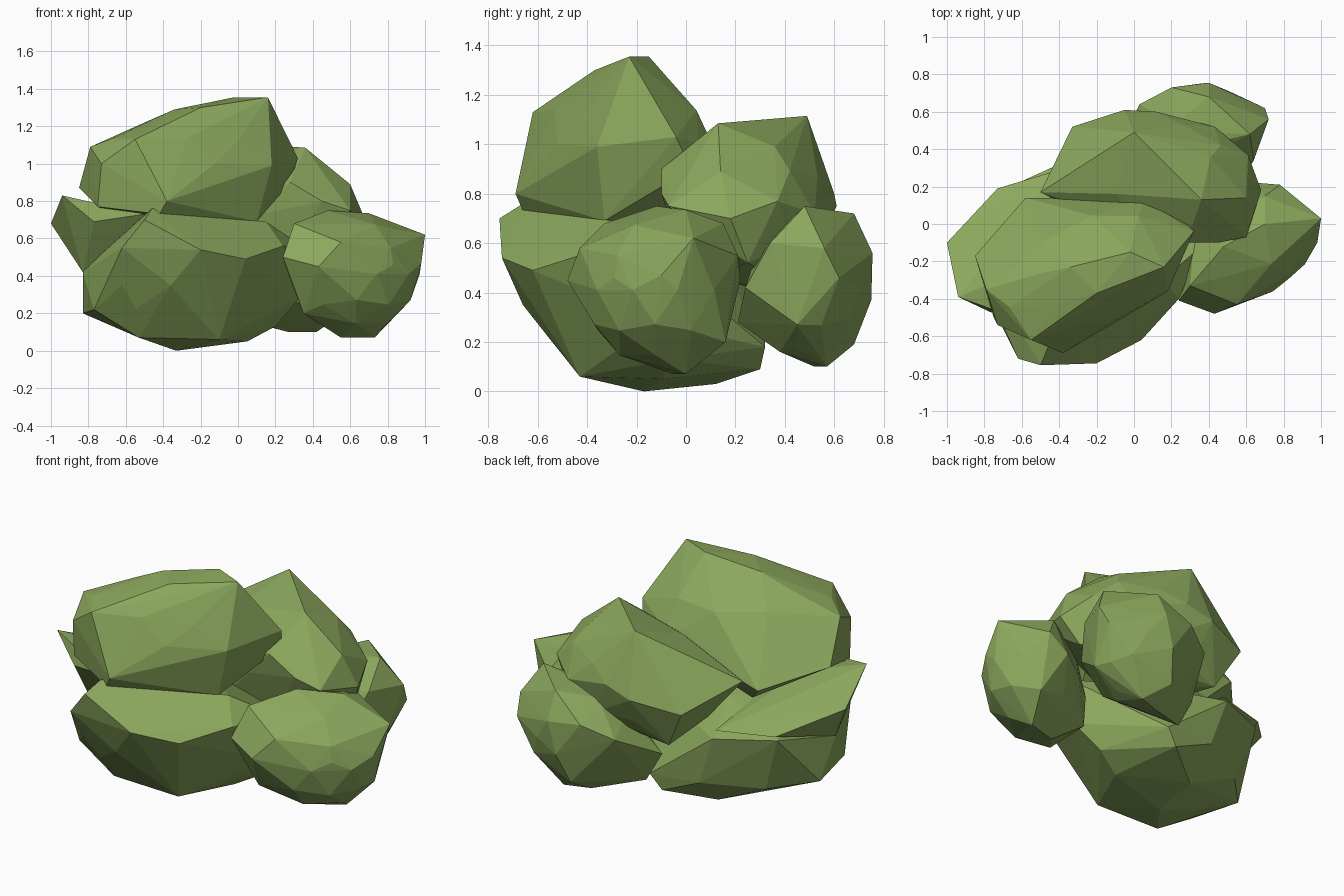
import bpy, bmesh
from math import radians
from mathutils import Matrix, Vector

leaf = bpy.data.materials.new("leaf_green")
leaf.diffuse_color = (0.26, 0.39, 0.11, 1)


def clump(name, centre, radii, yaw, corners):
    """Faceted leaf clump: a low-poly ellipsoid stretched out to a few corners."""
    core = bmesh.new()
    m = (Matrix.Translation(centre) @ Matrix.Rotation(radians(yaw), 4, 'Z')
         @ Matrix.Diagonal((*radii, 1)))
    bmesh.ops.create_icosphere(core, subdivisions=2, radius=1, matrix=m)
    points = [v.co.copy() for v in core.verts] + [Vector(c) for c in corners]
    core.free()

    bm = bmesh.new()
    for p in points:
        bm.verts.new(p)
    bmesh.ops.convex_hull(bm, input=bm.verts[:])
    loose = [v for v in bm.verts if not v.link_faces]
    bmesh.ops.delete(bm, geom=loose, context='VERTS')
    bmesh.ops.recalc_face_normals(bm, faces=bm.faces[:])
    mesh = bpy.data.meshes.new(name)
    bm.to_mesh(mesh)
    bm.free()
    mesh.materials.append(leaf)
    ob = bpy.data.objects.new(name, mesh)
    bpy.context.collection.objects.link(ob)


# wide clump resting on the ground
clump("base_clump", (-0.30, -0.20, 0.38), (0.53, 0.41, 0.30), 25, [
    (-0.50, -0.755, 0.70), (-0.46, -0.66, 0.76), (-0.62, -0.72, 0.55),
    (-0.20, -0.745, 0.54), (0.04, -0.62, 0.49), (0.24, -0.40, 0.56),
    (-0.36, -0.66, 0.35), (-0.62, -0.60, 0.35), (-0.53, -0.43, 0.07),
    (-0.33, -0.17, 0.0), (-0.10, -0.43, 0.06), (0.05, -0.10, 0.05),
    (0.20, -0.05, 0.13), (-0.30, 0.12, 0.03), (-0.05, 0.30, 0.09),
    (0.02, 0.32, 0.18), (-0.77, -0.42, 0.22), (-0.83, -0.10, 0.20),
    (-0.53, -0.18, 0.07), (-0.62, 0.12, 0.18), (-0.30, 0.30, 0.20),
    (-0.83, -0.25, 0.42), (-0.73, 0.17, 0.52), (-0.40, 0.32, 0.50),
    (0.15, -0.30, 0.69), (0.36, -0.12, 0.55), (0.33, -0.12, 0.28)])

# leaf shelf flaring out at the left of the base
clump("left_shelf", (-0.64, -0.18, 0.60), (0.25, 0.22, 0.09), 25, [
    (-1.0, -0.10, 0.68), (-0.94, -0.39, 0.83), (-0.73, 0.19, 0.55),
    (-0.83, -0.25, 0.42), (-0.77, -0.47, 0.69), (-0.40, 0.29, 0.54),
    (-0.50, -0.55, 0.73), (-0.60, -0.25, 0.75)])

# tall clump on top
clump("top_clump", (-0.25, -0.25, 1.0), (0.54, 0.30, 0.26), 25, [
    (0.16, -0.23, 1.355), (-0.02, -0.15, 1.355), (-0.34, -0.23, 1.29),
    (-0.20, -0.37, 1.30), (-0.55, -0.62, 1.13), (-0.79, -0.35, 1.09),
    (-0.73, -0.54, 1.0), (-0.38, -0.69, 0.80), (-0.42, -0.66, 0.73),
    (-0.75, -0.50, 0.77), (0.18, -0.36, 0.99), (0.32, -0.04, 1.03),
    (0.28, 0.02, 0.90), (0.10, -0.33, 0.69), (-0.85, -0.17, 0.87),
    (-0.58, 0.14, 0.77), (0.05, 0.13, 0.95), (-0.48, 0.05, 0.67)])

# middle clump behind the top one
clump("back_clump", (0.12, 0.26, 0.73), (0.50, 0.32, 0.31), 0, [
    (0.36, 0.13, 1.085), (0.0, 0.49, 1.115), (0.41, 0.36, 0.99),
    (-0.50, 0.17, 0.82), (0.61, 0.37, 0.77), (0.60, 0.14, 0.89),
    (0.68, 0.18, 0.70), (0.60, -0.07, 0.75), (0.45, -0.10, 0.80),
    (0.28, -0.10, 0.90), (0.43, 0.52, 0.72), (0.12, 0.60, 0.80),
    (-0.05, 0.61, 0.75), (-0.33, 0.52, 0.70), (0.60, 0.25, 0.52),
    (-0.20, 0.45, 0.46), (0.25, 0.0, 0.5)])

# low clump at the front right
clump("right_clump", (0.62, -0.12, 0.41), (0.37, 0.27, 0.31), 27, [
    (0.48, -0.12, 0.75), (0.70, 0.0, 0.735), (1.0, 0.03, 0.62),
    (0.98, -0.10, 0.47), (0.92, 0.0, 0.30), (0.73, 0.0, 0.07),
    (0.55, -0.05, 0.07), (0.35, -0.30, 0.20), (0.43, -0.48, 0.45),
    (0.55, -0.43, 0.58), (0.83, -0.29, 0.46), (0.30, -0.33, 0.68),
    (0.24, -0.41, 0.50), (0.78, 0.21, 0.55), (0.80, 0.16, 0.20),
    (0.66, 0.22, 0.45), (0.70, 0.15, 0.68), (0.36, 0.0, 0.20)])

# low clump at the back right
clump("rear_clump", (0.36, 0.49, 0.42), (0.32, 0.23, 0.29), 12, [
    (0.62, 0.48, 0.75), (0.40, 0.68, 0.72), (0.40, 0.755, 0.56),
    (0.35, 0.75, 0.37), (0.30, 0.68, 0.19), (0.42, 0.57, 0.10),
    (0.27, 0.52, 0.10), (0.45, 0.38, 0.16), (0.72, 0.56, 0.58),
    (0.70, 0.62, 0.46), (0.64, 0.34, 0.60), (0.58, 0.24, 0.42),
    (0.03, 0.64, 0.50), (0.20, 0.73, 0.58), (0.66, 0.45, 0.27),
    (-0.10, 0.37, 0.35), (0.0, 0.38, 0.17), (0.40, 0.21, 0.28)])
